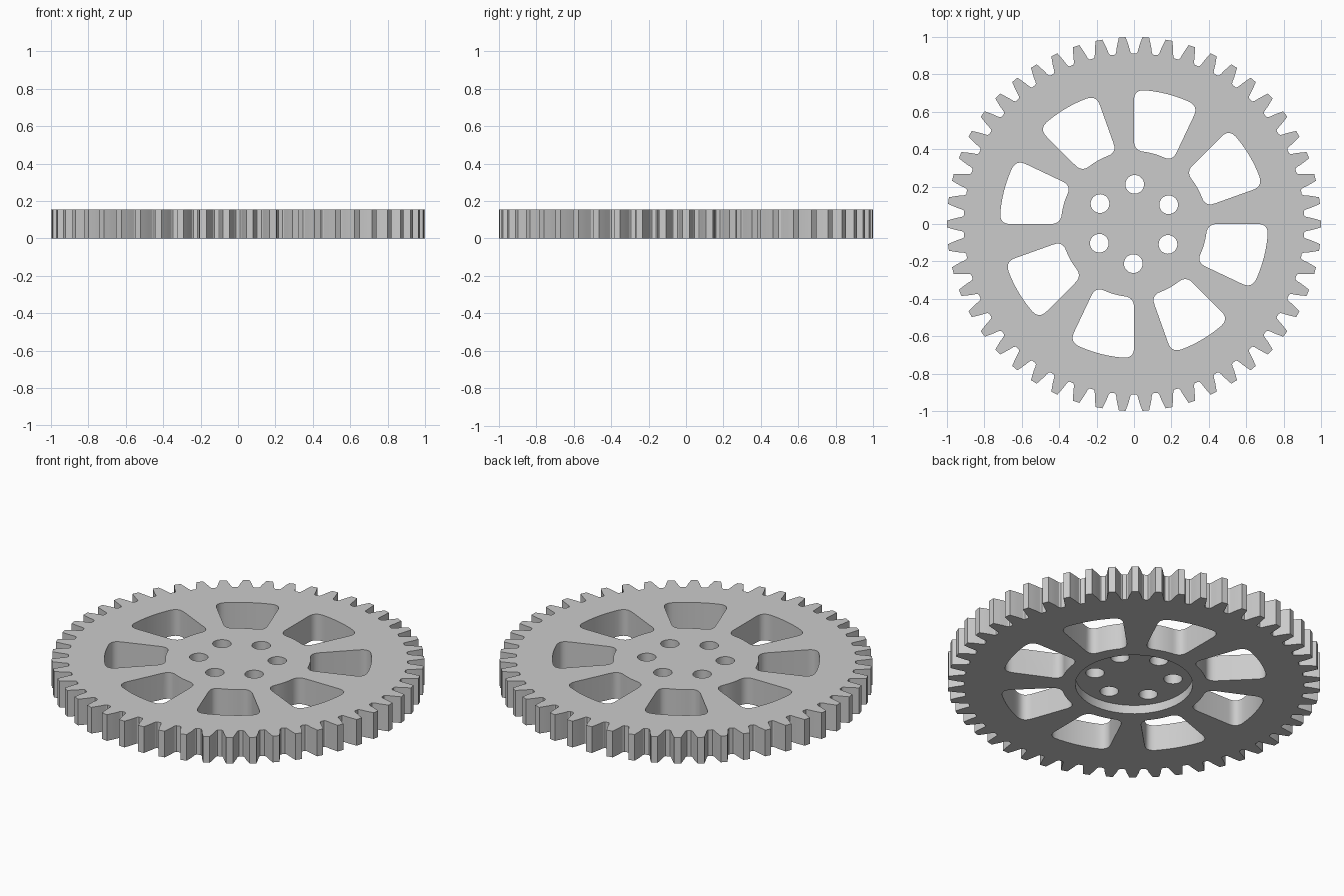
import bpy
import bmesh
from math import cos, sin, pi, radians, atan2
from mathutils import Vector, Matrix

default = bpy.data.objects.get("Cube")
if default:
    bpy.data.objects.remove(default, do_unlink=True)

THICKNESS = 0.155
RECESS_DEPTH = 0.052
TEETH, WINDOWS, BOLTS = 50, 8, 6

grey = bpy.data.materials.new("plain grey")
grey.use_nodes = True
grey.diffuse_color = (0.6, 0.6, 0.6, 1)
grey.node_tree.nodes["Principled BSDF"].inputs["Base Color"].default_value = (0.6, 0.6, 0.6, 1)


def polar(r, a):
    return Vector((r * cos(a), r * sin(a)))


def circle(r, centre=Vector((0, 0)), n=32):
    return [centre + polar(r, 2 * pi * i / n) for i in range(n)]


def arc(r, start, end, n=10):
    return [polar(r, start + (end - start) * i / n) for i in range(n + 1)]


def rounded(before, corner, after, n=6):
    """Soft corner between two points."""
    steps = [i / n for i in range(1, n)]
    return [before * (1 - t) ** 2 + corner * 2 * t * (1 - t) + after * t * t for t in steps]


def prisms(name, outlines, z0, z1):
    """One object holding an upright prism for each closed outline."""
    bm = bmesh.new()
    for outline in outlines:
        face = bm.faces.new([bm.verts.new((p.x, p.y, z0)) for p in outline])
        top = bmesh.ops.extrude_face_region(bm, geom=[face])["geom"]
        verts = [v for v in top if isinstance(v, bmesh.types.BMVert)]
        bmesh.ops.translate(bm, vec=(0, 0, z1 - z0), verts=verts)
    bmesh.ops.recalc_face_normals(bm, faces=bm.faces)
    mesh = bpy.data.meshes.new(name)
    bm.to_mesh(mesh)
    bm.free()
    obj = bpy.data.objects.new(name, mesh)
    bpy.context.collection.objects.link(obj)
    return obj


# Toothed outline: half a tooth as (angle, radius), mirrored and repeated
half_tooth = [(0.018, 1.0), (0.026, 0.975), (0.034, 0.95), (0.039, 0.93), (0.043, 0.918), (0.05, 0.911)]
tooth = [(-a, r) for a, r in reversed(half_tooth)] + half_tooth
gear_outline = [polar(r, 2 * pi * i / TEETH + a) for i in range(TEETH) for a, r in tooth]

# Window outline: ring sector with soft corners
outer_r, inner_r, soft = 0.717, 0.39, 0.055
top_left, top_right = polar(outer_r, radians(90)), polar(outer_r, radians(61.3))
low_left, low_right = polar(inner_r, radians(90)), polar(inner_r, radians(58.5))
side = (top_right - low_right).normalized() * soft
up = Vector((0, soft))
outer = arc(outer_r, radians(90) - soft / outer_r, radians(61.3) + soft / outer_r)
inner = arc(inner_r, radians(58.5) + soft / inner_r, radians(90) - soft / inner_r)
window = outer + rounded(outer[-1], top_right, top_right - side)
window += [top_right - side, low_right + side]
window += rounded(low_right + side, low_right, inner[0]) + inner
window += rounded(inner[-1], low_left, low_left + up) + [low_left + up, top_left - up]
window += rounded(top_left - up, top_left, outer[0])

openings = []
for i in range(WINDOWS):
    turn = Matrix.Rotation(2 * pi * i / WINDOWS, 2)
    openings.append([turn @ p for p in window])
for i in range(BOLTS):
    openings.append(circle(0.05, polar(0.212, radians(89) + 2 * pi * i / BOLTS)))

# Gear plate with its openings and the round recess underneath
gear = prisms("gear_plate", [gear_outline], 0, THICKNESS)
gear.data.materials.append(grey)
cutters = [prisms("recess_cutter", [circle(0.315, n=96)], -0.1, RECESS_DEPTH),
           prisms("opening_cutter", openings, -0.2, THICKNESS + 0.1)]

bpy.ops.object.select_all(action="DESELECT")
bpy.context.view_layer.objects.active = gear
gear.select_set(True)
for cutter in cutters:
    cutter.hide_render = True
    cut = gear.modifiers.new(cutter.name, "BOOLEAN")
    cut.operation = "DIFFERENCE"
    cut.solver = "EXACT"
    cut.object = cutter
    bpy.ops.object.modifier_apply(modifier=cut.name)
    bpy.data.objects.remove(cutter, do_unlink=True)

bpy.ops.object.shade_smooth_by_angle(angle=radians(25))
